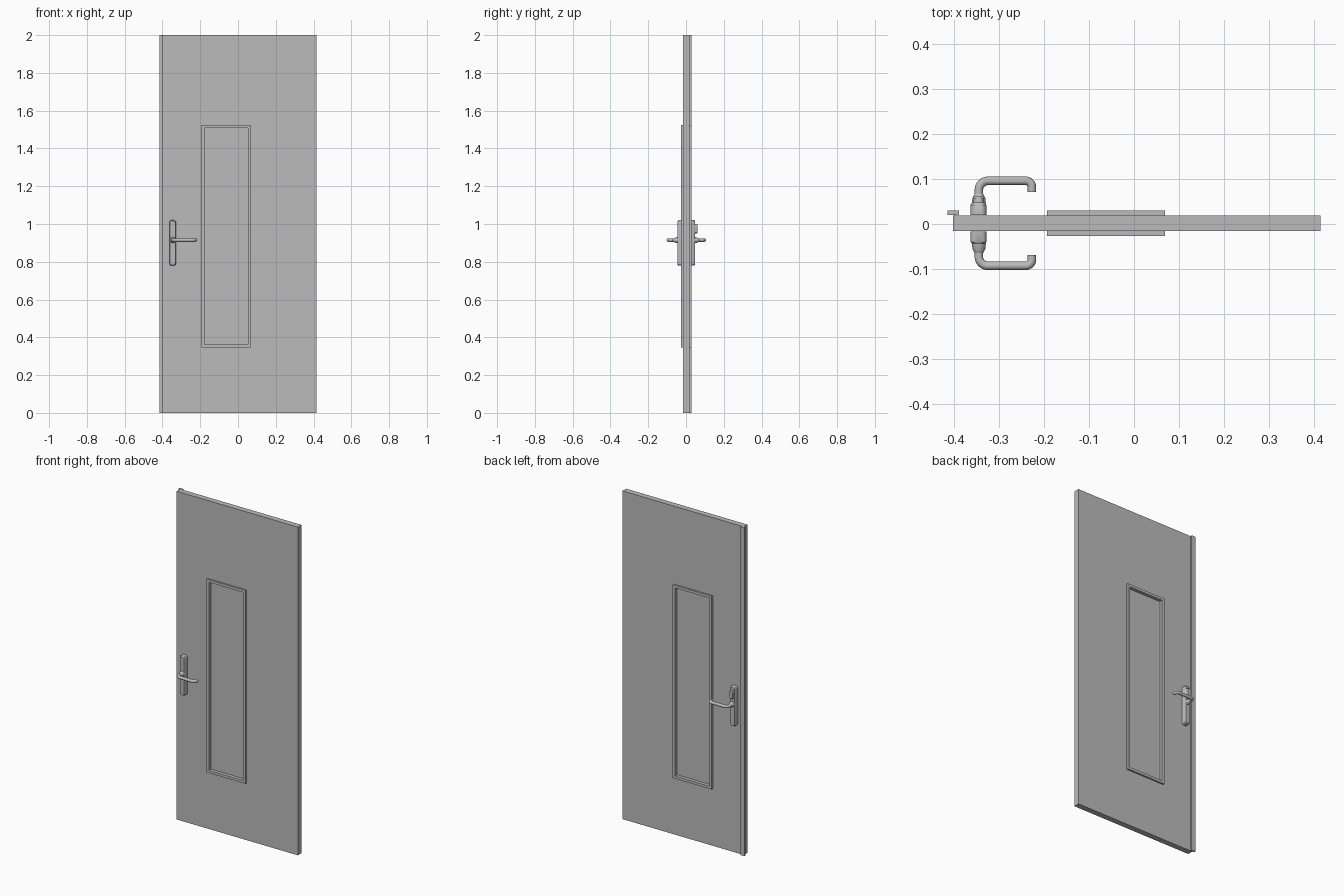
import bpy, bmesh, math
from mathutils import Vector

cube = bpy.data.objects.get("Cube")
if cube:
    bpy.data.objects.remove(cube, do_unlink=True)

grey = bpy.data.materials.new("plain grey")
grey.use_nodes = True
grey.diffuse_color = (0.5, 0.5, 0.5, 1)
grey.node_tree.nodes["Principled BSDF"].inputs["Base Color"].default_value = (0.5, 0.5, 0.5, 1)

MID = 0.0015            # middle plane of the door
HANDLE_X = -0.345
HANDLE_Z = 0.915


def loft(name, rings, closed=False, smooth=False):
    """Skin a row of point rings; cap the ends unless the row is closed."""
    bm = bmesh.new()
    rows = [[bm.verts.new(p) for p in ring] for ring in rings]
    pairs = list(zip(rows, rows[1:]))
    if closed:
        pairs.append((rows[-1], rows[0]))
    else:
        bm.faces.new(rows[0])
        bm.faces.new(rows[-1])
    for a, b in pairs:
        for i in range(len(a)):
            j = (i + 1) % len(a)
            bm.faces.new((a[i], a[j], b[j], b[i]))
    bmesh.ops.recalc_face_normals(bm, faces=bm.faces)
    mesh = bpy.data.meshes.new(name)
    bm.to_mesh(mesh)
    bm.free()
    mesh.materials.append(grey)
    obj = bpy.data.objects.new(name, mesh)
    bpy.context.collection.objects.link(obj)
    if smooth:
        bpy.ops.object.select_all(action='DESELECT')
        obj.select_set(True)
        bpy.context.view_layer.objects.active = obj
        bpy.ops.object.shade_smooth_by_angle(angle=math.radians(35))
    return obj


def rect(x0, x1, z0, z1, y):
    return [(x0, y, z0), (x1, y, z0), (x1, y, z1), (x0, y, z1)]


def box(name, x0, x1, y0, y1, z0, z1):
    return loft(name, [rect(x0, x1, z0, z1, y0), rect(x0, x1, z0, z1, y1)])


def rect_frame(name, outer, inner, y0, y1):
    return loft(name, [rect(*outer, y0), rect(*inner, y0),
                       rect(*inner, y1), rect(*outer, y1)], closed=True)


def slot(x, z, half_w, half_h, radius, y, n=6):
    """Rounded rectangle outline in a plane of constant y."""
    pts = []
    corners = [(1, 1), (-1, 1), (-1, -1), (1, -1)]
    for k, (sx, sz) in enumerate(corners):
        for i in range(n + 1):
            a = math.pi / 2 * (k + i / n)
            pts.append((x + sx * (half_w - radius) + radius * math.cos(a), y,
                        z + sz * (half_h - radius) + radius * math.sin(a)))
    return pts


def circle(x, z, r, y, n=24):
    return [(x + r * math.cos(2 * math.pi * i / n), y,
             z + r * math.sin(2 * math.pi * i / n)) for i in range(n)]


# Door leaf with an opening, pane and trim frames on both faces
trim = (-0.194, 0.069, 0.347, 1.525)
opening = (-0.178, 0.053, 0.363, 1.509)
rect_frame("door_leaf", (-0.403, 0.415, 0, 2), opening, -0.016, 0.019)
box("window_pane", *opening[:2], -0.006, 0.009, *opening[2:])
rect_frame("front_window_trim", trim, opening, -0.0265, -0.016)
rect_frame("back_window_trim", trim, opening, 0.019, 0.0295)

# Overlapping cover strip along the latch edge
box("edge_cover_strip", -0.415, -0.389, 0.02, 0.03, 0, 2)
box("cover_strip_foot", -0.394, -0.389, 0.018, 0.021, 0, 2)


def lever_path():
    """Lever centre line as (x, distance from the door's middle plane)."""
    out, r1, r2 = 0.0945, 0.02, 0.014
    end = -0.227
    pts = [(HANDLE_X, 0.045)]
    for i in range(9):
        a = math.pi - math.pi / 2 * i / 8
        pts.append((HANDLE_X + r1 + r1 * math.cos(a), out - r1 + r1 * math.sin(a)))
    for i in range(9):
        a = math.pi / 2 - math.pi / 2 * i / 8
        pts.append((end - r2 + r2 * math.cos(a), out - r2 + r2 * math.sin(a)))
    pts.append((end, 0.07))
    return pts


# Handle set on each face
for side, s in (("front", -1), ("back", 1)):
    def y(d):
        return MID + s * d

    plate = [(0.0175, 0.018, 0.12), (0.0175, 0.041, 0.12), (0.014, 0.046, 0.1165)]
    loft(side + "_handle_plate",
         [slot(HANDLE_X - 0.001, 0.9, w, h, 0.011, y(d)) for w, d, h in plate], smooth=True)

    collar = [(0.0155, 0.044), (0.0145, 0.056), (0.0095, 0.066)]
    loft(side + "_handle_collar",
         [circle(HANDLE_X, HANDLE_Z, r, y(d)) for r, d in collar], smooth=True)

    path = [Vector((px, y(d), HANDLE_Z)) for px, d in lever_path()]
    rings = []
    for i, p in enumerate(path):
        t = (path[min(i + 1, len(path) - 1)] - path[max(i - 1, 0)]).normalized()
        across = t.cross(Vector((0, 0, 1)))
        rings.append([p + 0.0095 * (across * math.cos(a) + Vector((0, 0, 1)) * math.sin(a))
                      for a in (2 * math.pi * k / 16 for k in range(16))])
    loft(side + "_lever", rings, smooth=True)

# Thumb turn on the back plate
turn = [(0.0125, 0.025, 0.045), (0.0125, 0.025, 0.055), (0.0105, 0.022, 0.0595)]
loft("thumb_turn",
     [slot(HANDLE_X - 0.001, 0.975, w, h, 0.0105, MID + d) for w, h, d in turn], smooth=True)
